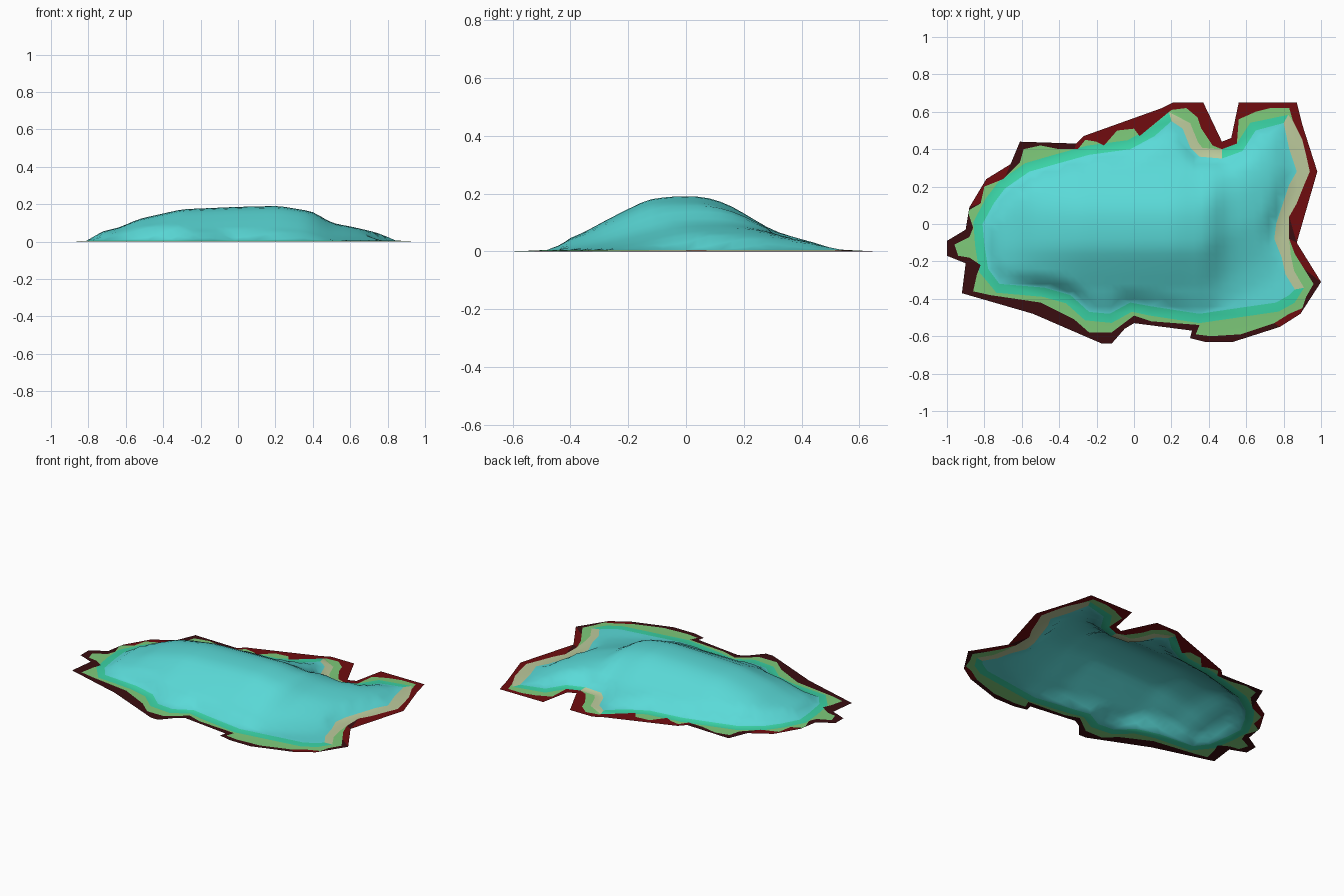
import bpy, math
from mathutils import Vector
from mathutils.geometry import delaunay_2d_cdt

if "Cube" in bpy.data.objects:
    bpy.data.objects.remove(bpy.data.objects["Cube"])

# Loops in hundredths of a unit, clockwise from the top
COAST = [21,65, 37,65, 47,44, 52,46, 56,65, 87,65, 90,53, 98,28, 87,-10, 100,-31, 89,-48,
         78,-55, 53,-63, 38,-63, 30,-61, 31,-57, 0,-53, -5,-56, -12,-64, -17,-64, -24,-61,
         -54,-48, -92,-37, -90,-21, -100,-17, -100,-9, -90,-3, -88,9, -79,24, -66,32,
         -61,44, -31,43, -27,47, 15,62]
SHORE = [20,61, 28,62, 34,57, 36,51, 42,42, 47,40, 55,43, 56,56, 65,60, 73,62, 83,62, 85,55,
         90,45, 92,37, 94,28, 91,21, 87,11, 83,4, 83,-8, 86,-16, 91,-24, 96,-32, 92,-39,
         90,-45, 83,-48, 75,-53, 57,-59, 41,-60, 33,-59, 35,-54, 9,-52, 0,-49, -4,-52, -12,-58,
         -24,-58, -32,-51, -50,-42, -77,-38, -86,-36, -84,-27, -82,-22, -88,-18, -94,-17,
         -96,-11, -88,-7, -86,-2, -89,7, -82,11, -80,20, -70,24, -61,33, -59,40, -50,42,
         -40,40, -30,40, -26,45, -20,44, -16,42, -9,50, 0,51, 3,47, 9,52]
LAND = [20,55, 26,51, 30,41, 35,36, 47,35, 58,39, 65,50, 80,54, 83,40, 87,28, 83,21, 80,12,
        76,0, 75,-8, 79,-18, 81,-27, 86,-35, 83,-38, 76,-42, 62,-44, 35,-48, 9,-44, -2,-42,
        -13,-48, -24,-47, -34,-38, -48,-34, -72,-32, -78,-24, -80,-11, -81,0, -75,11, -69,19,
        -56,28, -42,32, -24,37, -2,40, 11,47]
# Height profiles along x and y: position, height
PROFILE_X = [(-.88, 0), (-.72, .055), (-.64, .072), (-.53, .12), (-.3, .172), (0, .185),
             (.22, .19), (.4, .16), (.5, .098), (.6, .08), (.74, .048), (.86, 0)]
PROFILE_Y = [(-.52, 0), (-.36, .06), (-.27, .11), (-.13, .18), (-.03, .19), (.07, .187),
             (.15, .16), (.3, .07), (.38, .045), (.55, 0)]


def loop(flat):
    return [Vector((flat[i] / 100, flat[i + 1] / 100)) for i in range(0, len(flat), 2)]


def offset(pts, dist):
    out = []
    for i, p in enumerate(pts):
        t = (pts[(i + 1) % len(pts)] - pts[i - 1]).normalized()
        out.append(p + Vector((-t.y, t.x)) * dist)
    return out


def inside(p, pts):
    hit = False
    for i, b in enumerate(pts):
        a = pts[i - 1]
        if (a.y > p.y) != (b.y > p.y) and p.x < a.x + (p.y - a.y) * (b.x - a.x) / (b.y - a.y):
            hit = not hit
    return hit


def signed_distance(p, pts):
    best = 9
    for i, b in enumerate(pts):
        a = pts[i - 1]
        e = b - a
        t = max(0, min(1, (p - a).dot(e) / e.dot(e)))
        best = min(best, (p - a - e * t).length)
    return best if inside(p, pts) else -best


def profile(table, v):
    def lin(v):
        for (a, ha), (b, hb) in zip(table, table[1:]):
            if a <= v <= b:
                return ha + (hb - ha) * (v - a) / (b - a)
        return 0
    return (lin(v - .03) + 2 * lin(v) + lin(v + .03)) / 4


coast, shore, land = loop(COAST), loop(SHORE), loop(LAND)
shallows = offset(land, .05)


def height(p):
    s = signed_distance(p, land)
    z = max(0, min(.005, .005 + s * .05))
    if s > 0:
        ridge = max(0, .5 * (p.x - .35))          # ridge bends to the back right
        hill = profile(PROFILE_X, p.x) * profile(PROFILE_Y, p.y - ridge) / .19
        z += max(0, hill - .003) * min(1, s / .06)
    return z


def band(p):
    x, y = p
    if not inside(p, shore):
        red = (x > .85 and y > -.28) or (x > .75 and y < -.45) or (y > -.02 and x > -.85
              and not (x < -.33 and y > .3))
        return 0 if red else 1
    if inside(p, land):
        return 5
    if x > .74 and -.12 < y < .54:
        return 4
    if inside(p, shallows):
        sandy = (.18 < x < .5 and y > .35) or (x > .74 and -.36 < y < .54)
        return 4 if sandy else 3
    return 2


# Triangulate the coloured bands with a grid of inner points
points, edges = [], []
for ring in (coast, shore, shallows, land):
    n = len(points)
    points += ring
    edges += [(n + i, n + (i + 1) % len(ring)) for i in range(len(ring))]
step = .04
for i in range(-25, 26):
    for j in range(-16, 17):
        p = Vector((i * step, j * step))
        if signed_distance(p, land) > .012:
            points.append(p)
verts, _, tris, *_ = delaunay_2d_cdt(points, edges, [], 0, 1e-5)

faces, bands = [], []
for t in tris:
    c = sum((verts[i] for i in t), Vector((0, 0))) / len(t)
    if inside(c, coast):
        faces.append(t)
        bands.append(band(c))

# Island sheet
mesh = bpy.data.meshes.new("island_terrain")
mesh.from_pydata([(v.x, v.y, height(v)) for v in verts], [], faces)
island = bpy.data.objects.new("island_terrain", mesh)
bpy.context.collection.objects.link(island)

for name, rgb in (("dark_red", (112, 12, 15)), ("maroon", (58, 13, 16)),
                  ("green", (126, 202, 122)), ("sea_green", (58, 212, 166)),
                  ("sand", (188, 202, 156)), ("turquoise", (90, 218, 216))):
    mat = bpy.data.materials.new(name)
    mat.diffuse_color = [((c / 255 + .055) / 1.055) ** 2.4 for c in rgb] + [1]
    mat.use_nodes = True
    mat.node_tree.nodes["Principled BSDF"].inputs["Base Color"].default_value = mat.diffuse_color
    mesh.materials.append(mat)
for poly, b in zip(mesh.polygons, bands):
    poly.material_index = b
    poly.use_smooth = True
mesh.update()
